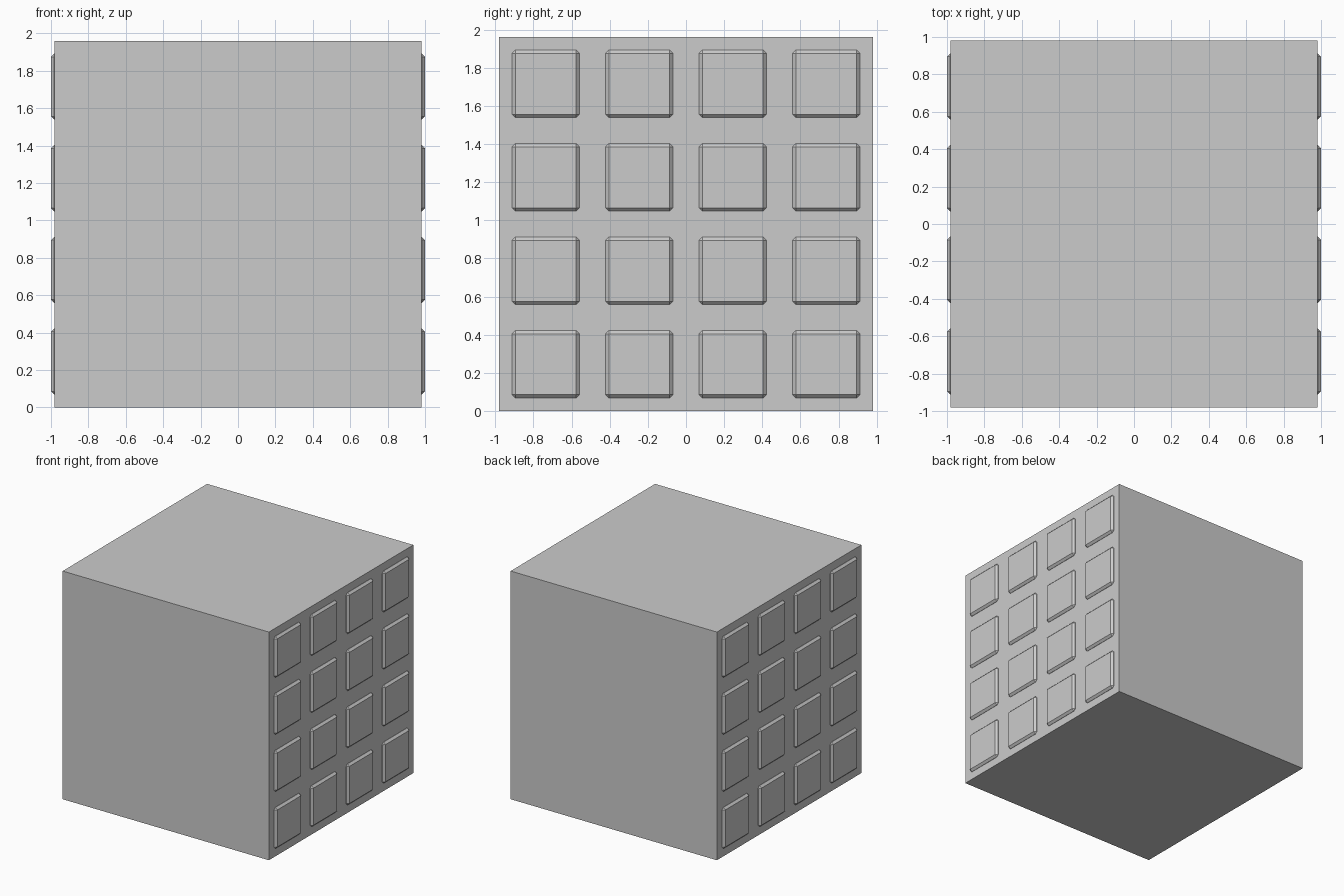
import bpy

if "Cube" in bpy.data.objects:
    bpy.data.objects.remove(bpy.data.objects["Cube"])

HALF = 0.98      # half width of the block
PITCH = 0.49     # spacing of the raised pads
PAD = 0.354      # pad width
DEPTH = 0.04     # pad thickness, half sunk in the block
BEVEL = 0.0175


def box(name, location, size):
    bpy.ops.mesh.primitive_cube_add(size=1, location=location)
    obj = bpy.context.object
    obj.name = name
    obj.scale = size
    bpy.ops.object.transform_apply(location=False, rotation=False, scale=True)
    return obj


# Main block
box("block", (0, 0, HALF), (2 * HALF, 2 * HALF, 2 * HALF))

# Four by four chamfered pads on the left and right sides
for side, label in ((-1, "left"), (1, "right")):
    for row in range(4):
        for col in range(4):
            pad = box(f"{label}_pad_{row + 1}_{col + 1}",
                      (side * HALF, (col - 1.5) * PITCH, (row + 0.5) * PITCH),
                      (DEPTH, PAD, PAD))
            bevel = pad.modifiers.new("chamfer", 'BEVEL')
            bevel.width = BEVEL
            bevel.segments = 1
